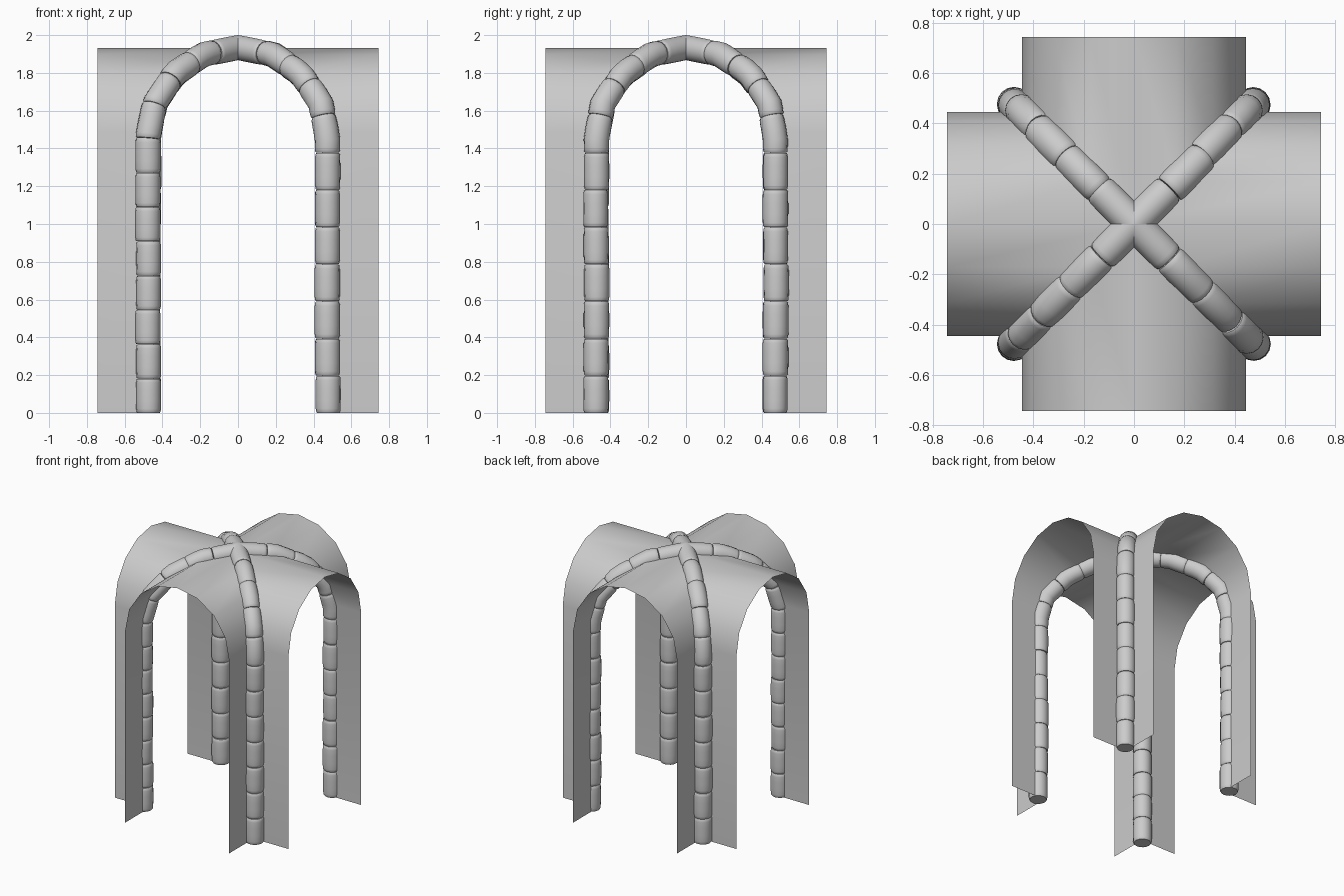
import bpy, bmesh, math, random
from mathutils import Vector, Matrix

if "Cube" in bpy.data.objects:
    bpy.data.objects.remove(bpy.data.objects["Cube"])

random.seed(4)
HALF, REACH, SPRING = 0.445, 0.743, 1.488   # vault half width, tunnel reach, spring height
LEG, RIB_R, RIB_SPRING = 0.475, 0.066, 1.459


def finish(name, bm, angle):
    me = bpy.data.meshes.new(name)
    bm.to_mesh(me)
    bm.free()
    ob = bpy.data.objects.new(name, me)
    bpy.context.collection.objects.link(ob)
    bpy.ops.object.select_all(action='DESELECT')
    ob.select_set(True)
    bpy.context.view_layer.objects.active = ob
    bpy.ops.object.shade_smooth_by_angle(angle=math.radians(angle))
    return ob


# Thin groin vault: one tunnel arm with walls, repeated four times
profile = [(-HALF, 0)]
profile += [(-HALF * math.cos(math.pi * i / 8), SPRING + HALF * math.sin(math.pi * i / 8)) for i in range(9)]
profile += [(HALF, 0)]
bm = bmesh.new()
for k in range(4):
    rot = Matrix.Rotation(k * math.pi / 2, 3, 'Z')
    inner = [bm.verts.new(rot @ Vector((abs(y), y, z))) for y, z in profile]
    outer = [bm.verts.new(rot @ Vector((REACH, y, z))) for y, z in profile]
    for i in range(len(profile) - 1):
        bm.faces.new((inner[i], outer[i], outer[i + 1], inner[i + 1]))
bmesh.ops.remove_doubles(bm, verts=bm.verts, dist=1e-4)
finish("vault_shell", bm, 30)

# Rib path in the diagonal plane: (distance along x and y, height)
path = [(LEG, 0)]
path += [(LEG * math.cos(math.pi * i / 8), RIB_SPRING + LEG * math.sin(math.pi * i / 8)) for i in range(5)]
path = [Vector((d, d, z)) for d, z in path]
lengths = [(b - a).length for a, b in zip(path, path[1:])]
TOTAL = sum(lengths)


def at(s):
    s = min(max(s, 0), TOTAL)
    for a, b, l in zip(path, path[1:], lengths):
        if s <= l + 1e-6:
            return a.lerp(b, s / l)
        s -= l
    return path[-1].copy()


def rib(name, sx, sy, stones, sides=16):
    bm = bmesh.new()
    side = Vector((1, -1, 0)).normalized()
    step = TOTAL / stones
    for n in range(stones):
        # each stone is a capped drum with rounded joints and slight wobble
        wob = 0 if n == stones - 1 else 0.003
        off = Vector((random.uniform(-wob, wob), random.uniform(-wob, wob), 0))
        rad = RIB_R + random.uniform(-0.0015, 0.0015) if wob else RIB_R
        last = n == stones - 1
        rings = []
        for t, k in ((0.005, 0.9), (0.04, 0.97), (0.12, 1), (0.35, 1.01), (0.65, 1.01),
                     (0.88, 1), (0.96, 0.97), (0.995, 0.9)):
            if last and t > 0.8:
                k = 1
                t = min(t * 1.01, 1)
            s = (n + t) * step
            tan = (at(s + 0.03) - at(s - 0.03)).normalized()
            if s < 0.1:
                tan = Vector((0, 0, 1))
            if last and t > 0.99:
                tan = Vector((-1, -1, 0)).normalized()
            up = side.cross(tan).normalized()
            c = at(s) + off
            if n == 0 and t < 0.01:
                c.z = 0
            ring = []
            for i in range(sides):
                a = 2 * math.pi * i / sides
                p = c + (side * math.cos(a) + up * math.sin(a)) * rad * k
                ring.append(bm.verts.new((p.x * sx, p.y * sy, p.z)))
            rings.append(ring)
        for r0, r1 in zip(rings, rings[1:]):
            for i in range(sides):
                j = (i + 1) % sides
                bm.faces.new((r0[i], r0[j], r1[j], r1[i]))
        bm.faces.new(rings[0])
        bm.faces.new(rings[-1])
    bmesh.ops.recalc_face_normals(bm, faces=bm.faces)
    finish(name, bm, 40)


# Four stone ribs meeting at the crown
rib("rib_front_left", -1, -1, 13)
rib("rib_front_right", 1, -1, 12)
rib("rib_back_left", -1, 1, 12)
rib("rib_back_right", 1, 1, 12)
